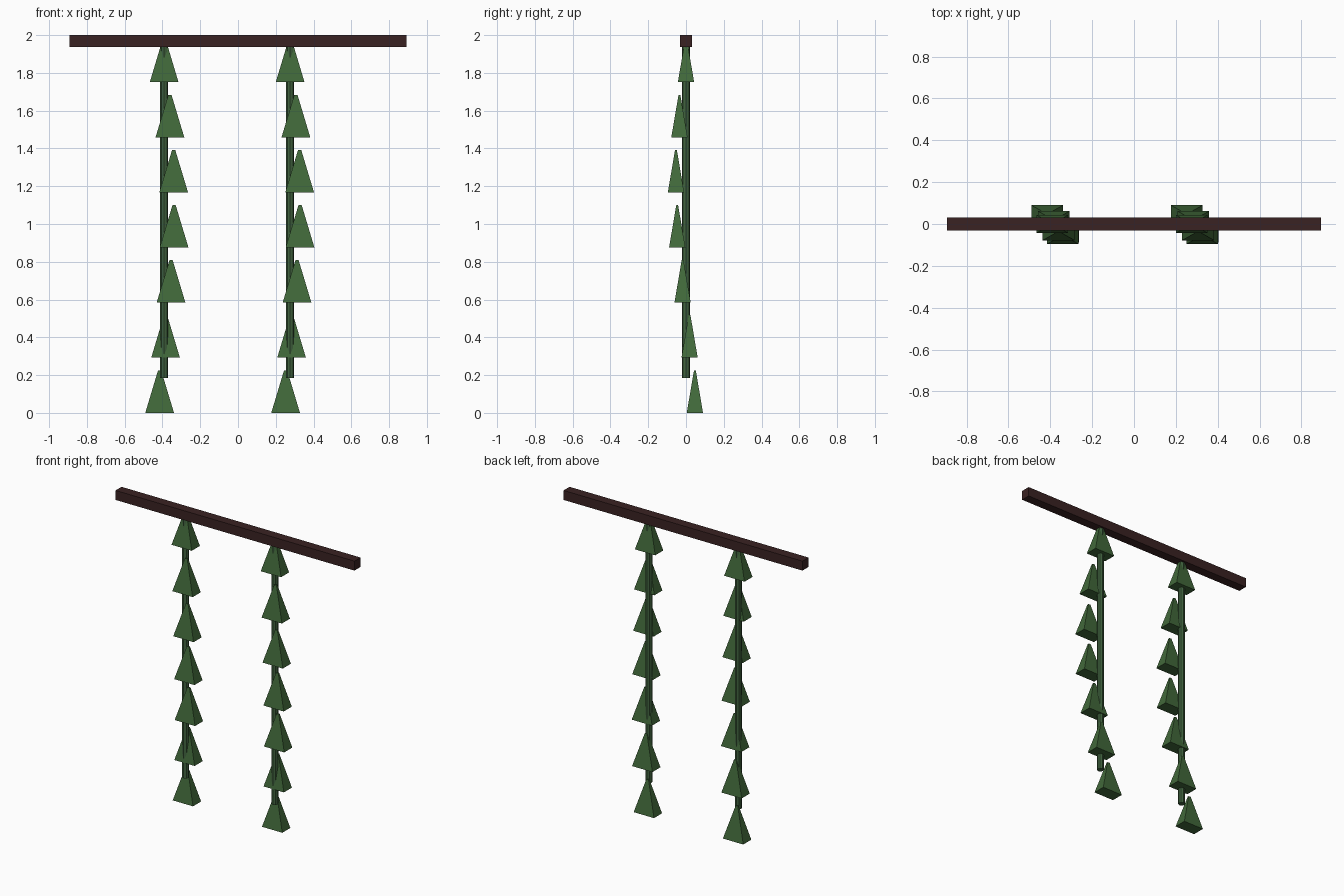
import bpy, bmesh, math
from mathutils import Matrix

if "Cube" in bpy.data.objects:
    bpy.data.objects.remove(bpy.data.objects["Cube"])


def material(name, rgb):
    m = bpy.data.materials.new(name)
    m.diffuse_color = (*rgb, 1)
    m.use_nodes = True
    m.node_tree.nodes["Principled BSDF"].inputs["Base Color"].default_value = m.diffuse_color
    return m


WOOD = material("dark_wood", (0.042, 0.016, 0.016))
LEAF = material("leaf_green", (0.053, 0.14, 0.042))
STEM = material("stem_green", (0.053, 0.125, 0.05))


def add_object(name, bm, mat, loc):
    mesh = bpy.data.meshes.new(name)
    bm.to_mesh(mesh)
    bm.free()
    mesh.materials.append(mat)
    ob = bpy.data.objects.new(name, mesh)
    ob.location = loc
    bpy.context.collection.objects.link(ob)


def box(name, size, loc, mat):
    bm = bmesh.new()
    bmesh.ops.create_cube(bm, size=1)
    bmesh.ops.scale(bm, vec=size, verts=bm.verts)
    add_object(name, bm, mat, loc)


def stem(name, radius, z0, z1, x):
    bm = bmesh.new()
    bmesh.ops.create_cone(bm, cap_ends=True, segments=8, radius1=radius,
                          radius2=radius, depth=z1 - z0)
    add_object(name, bm, STEM, (x, 0, (z0 + z1) / 2))


# Leaf: flattened four-sided cone with a blunt tip
def leaf(name, loc):
    bm = bmesh.new()
    r = math.sqrt(2)
    bmesh.ops.create_cone(bm, cap_ends=True, segments=4, radius1=r,
                          radius2=r * 0.11, depth=0.225,
                          matrix=Matrix.Rotation(math.pi / 4, 4, 'Z'))
    bmesh.ops.scale(bm, vec=(0.076, 0.043, 1), verts=bm.verts)
    add_object(name, bm, LEAF, loc)


# Top beam
box("beam", (1.786, 0.064, 0.064), (0, 0, 1.968), WOOD)

# Two hanging vines, leaves winding round each stem
for side, x in (("left", -0.391), ("right", 0.276)):
    stem(f"{side}_vine_stem", 0.0215, 0.185, 1.965, x)
    for j in range(7):
        leaf(f"{side}_vine_leaf_{j + 1}",
             (x + 0.054 * math.sin(0.6 * j),
              -0.054 * math.sin(0.7 * j),
              1.8635 - 0.2918 * j))
